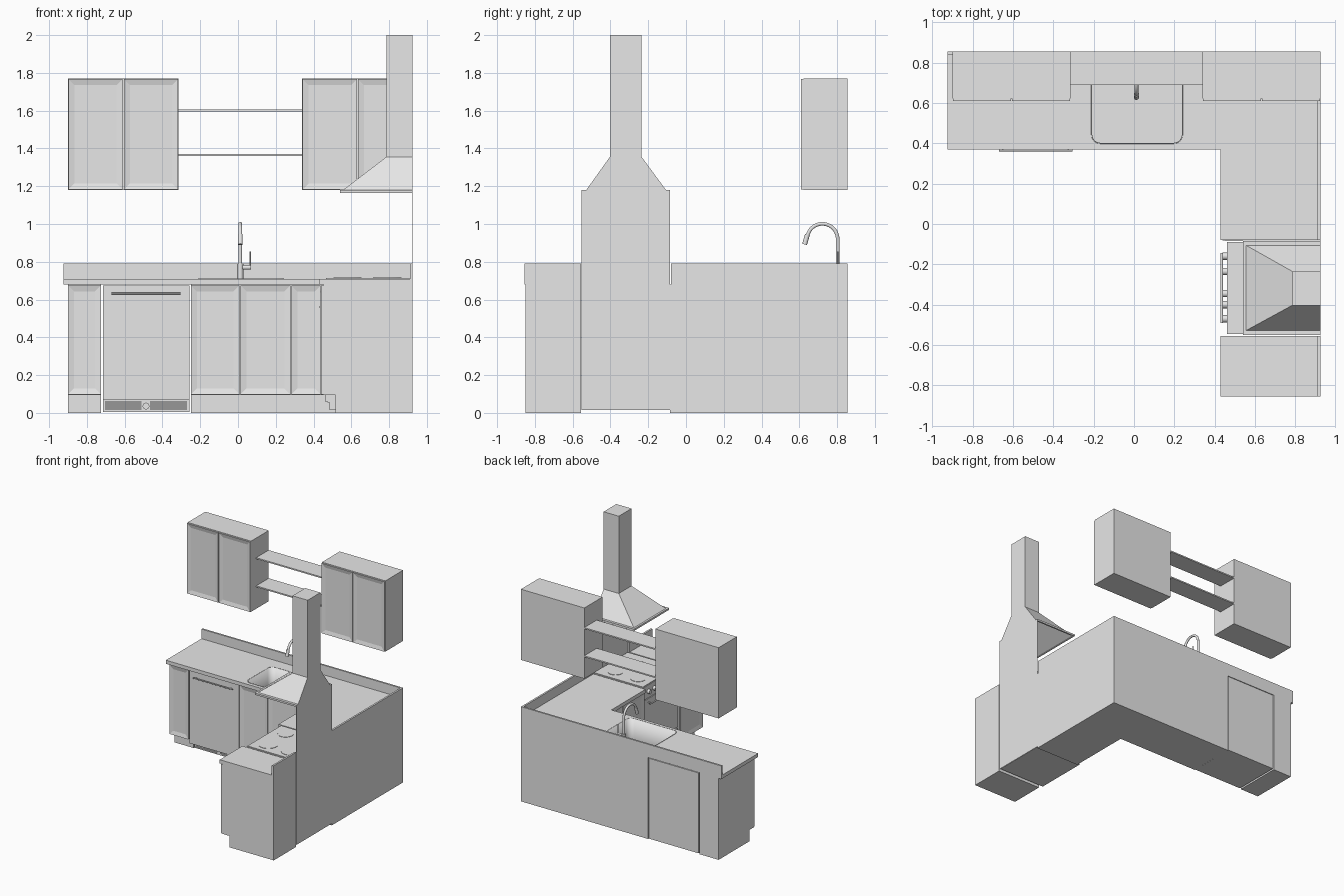
import bpy, bmesh, math
from mathutils import Vector

cube = bpy.data.objects.get("Cube")
if cube:
    bpy.data.objects.remove(cube, do_unlink=True)

grey = bpy.data.materials.new("plain_grey")
grey.use_nodes = True
grey.diffuse_color = (0.8, 0.8, 0.8, 1)
grey.node_tree.nodes["Principled BSDF"].inputs["Base Color"].default_value = (0.8, 0.8, 0.8, 1)


def finish(name, bm):
    bmesh.ops.recalc_face_normals(bm, faces=bm.faces)
    mesh = bpy.data.meshes.new(name)
    bm.to_mesh(mesh)
    bm.free()
    mesh.materials.append(grey)
    ob = bpy.data.objects.new(name, mesh)
    bpy.context.collection.objects.link(ob)
    return ob


def only(ob):
    bpy.ops.object.select_all(action='DESELECT')
    ob.select_set(True)
    bpy.context.view_layer.objects.active = ob


def smooth(ob):
    only(ob)
    bpy.ops.object.shade_smooth_by_angle(angle=math.radians(40))


def box_bm(x, y, z):
    bm = bmesh.new()
    bmesh.ops.create_cube(bm, size=1)
    for v in bm.verts:
        v.co = [r[0] if c < 0 else r[1] for c, r in zip(v.co, (x, y, z))]
    return bm


def box(name, x, y, z):
    return finish(name, box_bm(x, y, z))


def rounded_box(name, x, y, z, radius, open_top=False):
    bm = box_bm(x, y, z)
    upright = [e for e in bm.edges if abs(e.verts[0].co.z - e.verts[1].co.z) > 0.01]
    bmesh.ops.bevel(bm, geom=upright, offset=radius, segments=6, affect='EDGES', profile=0.5)
    if open_top:
        top = [f for f in bm.faces if f.calc_center_median().z > z[1] - 0.001]
        bmesh.ops.delete(bm, geom=top, context='FACES')
    return finish(name, bm)


def prism(name, outline, z0, z1):
    bm = bmesh.new()
    face = bm.faces.new([bm.verts.new((x, y, z0)) for x, y in outline])
    out = bmesh.ops.extrude_face_region(bm, geom=[face])
    for v in out["geom"]:
        if isinstance(v, bmesh.types.BMVert):
            v.co.z = z1
    return finish(name, bm)


def door(name, x, y, z, axis, frame=0.045, depth=0.008):
    """Shaker door: recessed panel on the side facing -axis."""
    bm = box_bm(x, y, z)
    bmesh.ops.recalc_face_normals(bm, faces=bm.faces)
    front = min(bm.faces, key=lambda f: f.calc_center_median()[axis] - (x, y)[axis][0] + (1 - abs(f.normal[axis])))
    bmesh.ops.inset_region(bm, faces=[front], thickness=frame)
    for v in front.verts:
        v.co[axis] += depth
    return finish(name, bm)


def rod(name, start, end, radius, sides=16):
    a, b = Vector(start), Vector(end)
    bm = bmesh.new()
    bmesh.ops.create_cone(bm, cap_ends=True, segments=sides, radius1=radius, radius2=radius, depth=(b - a).length)
    turn = (b - a).to_track_quat('Z', 'Y')
    for v in bm.verts:
        v.co = turn @ v.co + (a + b) / 2
    ob = finish(name, bm)
    smooth(ob)
    return ob


def loft(name, rings):
    bm = bmesh.new()
    loops = [[bm.verts.new(p) for p in ((x0, y0, z), (x1, y0, z), (x1, y1, z), (x0, y1, z))]
             for x0, x1, y0, y1, z in rings]
    for a, b in zip(loops, loops[1:]):
        for i in range(4):
            j = (i + 1) % 4
            bm.faces.new((a[i], a[j], b[j], b[i]))
    bm.faces.new(loops[0])
    bm.faces.new(loops[-1])
    return finish(name, bm)


def cut(ob, cutter):
    mod = ob.modifiers.new("sink_cut", 'BOOLEAN')
    mod.operation = 'DIFFERENCE'
    mod.solver = 'EXACT'
    mod.object = cutter
    only(ob)
    bpy.ops.object.modifier_apply(modifier=mod.name)


W, B = 0.925, 0.855          # outer right and back planes
KICK, TOP = 0.095, 0.68      # heights of plinth and carcass

# Base carcasses and plinths
main = prism("corner_carcass", [(-0.25, 0.392), (0.452, 0.392), (0.452, -0.085), (W, -0.085), (W, B), (-0.25, B)], KICK, TOP)
prism("corner_plinth", [(-0.25, 0.45), (0.515, 0.45), (0.515, -0.085), (W, -0.085), (W, B), (-0.25, B)], 0, KICK)
box("left_carcass", (-0.9, -0.725), (0.392, B), (KICK, TOP))
box("left_plinth", (-0.9, -0.725), (0.45, B), (0, KICK))
box("end_carcass", (0.452, W), (-0.85, -0.556), (KICK, TOP))
box("end_plinth", (0.515, W), (-0.85, -0.556), (0, KICK))

# Base doors facing the front, then those facing the room's right leg
for i, (a, b) in enumerate([(-0.9, -0.725), (-0.25, 0.008), (0.013, 0.277), (0.282, 0.438)]):
    door(f"base_door_{i}", (a, b), (0.38, 0.392), (KICK + 0.003, TOP - 0.005), 1)
for i, (a, b) in enumerate([(-0.85, -0.558), (-0.083, 0.205), (0.21, 0.38)]):
    door(f"leg_door_{i}", (0.44, 0.452), (a, b), (KICK + 0.003, TOP - 0.005), 0)

# Worktops and upstands
worktop = prism("worktop", [(-W, 0.37), (0.43, 0.37), (0.43, -0.08), (W, -0.08), (W, B), (-W, B)], TOP, 0.71)
box("end_worktop", (0.43, W), (-B, -0.555), (TOP, 0.71))
box("back_upstand", (-W, W), (0.84, B), (0.71, 0.79))
box("side_upstand", (0.91, W), (-0.08, 0.84), (0.71, 0.79))
box("end_upstand", (0.91, W), (-B, -0.555), (0.71, 0.79))

# Sink
sx, sy = (-0.21, 0.24), (0.40, 0.735)
cutter = rounded_box("sink_cutter", sx, sy, (0.53, 0.8), 0.045)
for ob in (main, worktop):
    cut(ob, cutter)
bpy.data.objects.remove(cutter, do_unlink=True)
basin = rounded_box("sink_basin", sx, sy, (0.532, 0.712), 0.045, open_top=True)
shell = basin.modifiers.new("shell", 'SOLIDIFY')
shell.thickness = 0.005
shell.offset = 0
smooth(basin)
rod("sink_drain", (0.015, 0.57, 0.53), (0.015, 0.57, 0.54), 0.028, 24)

# Tap: collar, swan neck, spray head and lever
rod("tap_collar", (0.012, 0.803, 0.71), (0.012, 0.803, 0.79), 0.016)
path = [(0.803, 0.78)] + [(0.722 + 0.081 * math.cos(t), 0.92 + 0.081 * math.sin(t))
                          for t in (math.radians(d) for d in range(0, 171, 10))]
curve = bpy.data.curves.new("tap_neck", 'CURVE')
curve.dimensions = '3D'
curve.bevel_depth = 0.01
curve.bevel_resolution = 3
line = curve.splines.new('POLY')
line.points.add(len(path) - 1)
for p, (y, z) in zip(line.points, path):
    p.co = (0.012, y, z, 1)
curve.materials.append(grey)
neck = bpy.data.objects.new("tap_neck", curve)
bpy.context.collection.objects.link(neck)
only(neck)
bpy.ops.object.convert(target='MESH')
smooth(bpy.context.object)
rod("tap_spray_head", (0.012, 0.643, 0.945), (0.012, 0.628, 0.892), 0.013)
rod("tap_lever_arm", (0.012, 0.803, 0.77), (0.07, 0.803, 0.77), 0.012)
rod("tap_lever", (0.064, 0.803, 0.77), (0.064, 0.803, 0.855), 0.004)

# Dishwasher
box("dishwasher_body", (-0.715, -0.256), (0.395, B), (0.07, 0.675))
box("dishwasher_door", (-0.715, -0.256), (0.38, 0.395), (0.07, 0.675))
box("dishwasher_base", (-0.715, -0.256), (0.45, B), (0.005, 0.07))
rod("dishwasher_handle", (-0.67, 0.365, 0.632), (-0.305, 0.365, 0.632), 0.005)
for x in (-0.65, -0.325):
    rod("dishwasher_handle_post", (x, 0.365, 0.632), (x, 0.382, 0.632), 0.004)
for a, b in ((-0.703, -0.51), (-0.465, -0.27)):
    for i in range(5):
        z = 0.014 + 0.01 * i
        box("vent_slat", (a, b), (0.442, 0.45), (z, z + 0.005))
rod("vent_badge", (-0.487, 0.442, 0.036), (-0.487, 0.45, 0.036), 0.018)

# Range cooker
ry = (-0.545, -0.09)
box("range_body", (0.475, 0.92), ry, (0.055, 0.708))
box("range_base", (0.485, 0.92), ry, (0.015, 0.055))
box("range_control_panel", (0.46, 0.475), ry, (0.6, 0.708))
door("oven_door", (0.46, 0.475), ry, (0.21, 0.594), 0, 0.07, 0.006)
door("range_drawer", (0.46, 0.475), ry, (0.06, 0.204), 0, 0.025, 0.004)
box("cooktop_plate", (0.465, 0.915), (-0.54, -0.095), (0.708, 0.714))
for x in (0.58, 0.79):
    for y, r in ((-0.43, 0.075), (-0.2, 0.06)):
        rod("hotplate", (x, y, 0.714), (x, y, 0.717), r, 32)
for y in (-0.47, -0.4, -0.345, -0.235, -0.16):
    rod("range_knob", (0.46, y, 0.655), (0.438, y, 0.655), 0.018)
rod("oven_handle", (0.435, -0.49, 0.56), (0.435, -0.145, 0.56), 0.006)
for y in (-0.47, -0.165):
    rod("oven_handle_post", (0.435, y, 0.56), (0.462, y, 0.56), 0.005)
box("range_back_panel", (W - 0.003, W), (-0.552, -0.085), (0.015, 1.18))

# Extractor hood: hollow canopy, rim, slope and chimney in one shell
loft("extractor_hood", [
    (0.76, 0.91, -0.41, -0.22, 1.3), (0.56, 0.91, -0.53, -0.1, 1.166),
    (0.54, W, -0.55, -0.085, 1.165), (0.54, W, -0.55, -0.085, 1.18),
    (0.556, W, -0.528, -0.106, 1.18), (0.785, W, -0.403, -0.235, 1.355),
    (0.785, W, -0.403, -0.235, 2.0)])

# Wall cabinets with paired doors, and the shelves between
for side, a, b in (("left", -0.9, -0.315), ("right", 0.34, W)):
    box(f"{side}_wall_cabinet", (a, b), (0.622, B), (1.18, 1.77))
    mid = (a + b) / 2
    for i, (c, d) in enumerate([(a + 0.002, mid - 0.003), (mid + 0.003, b - 0.002)]):
        door(f"{side}_wall_door_{i}", (c, d), (0.61, 0.622), (1.183, 1.767), 1)
for z in (1.36, 1.595):
    box("wall_shelf", (-0.315, 0.34), (0.69, B), (z, z + 0.011))
